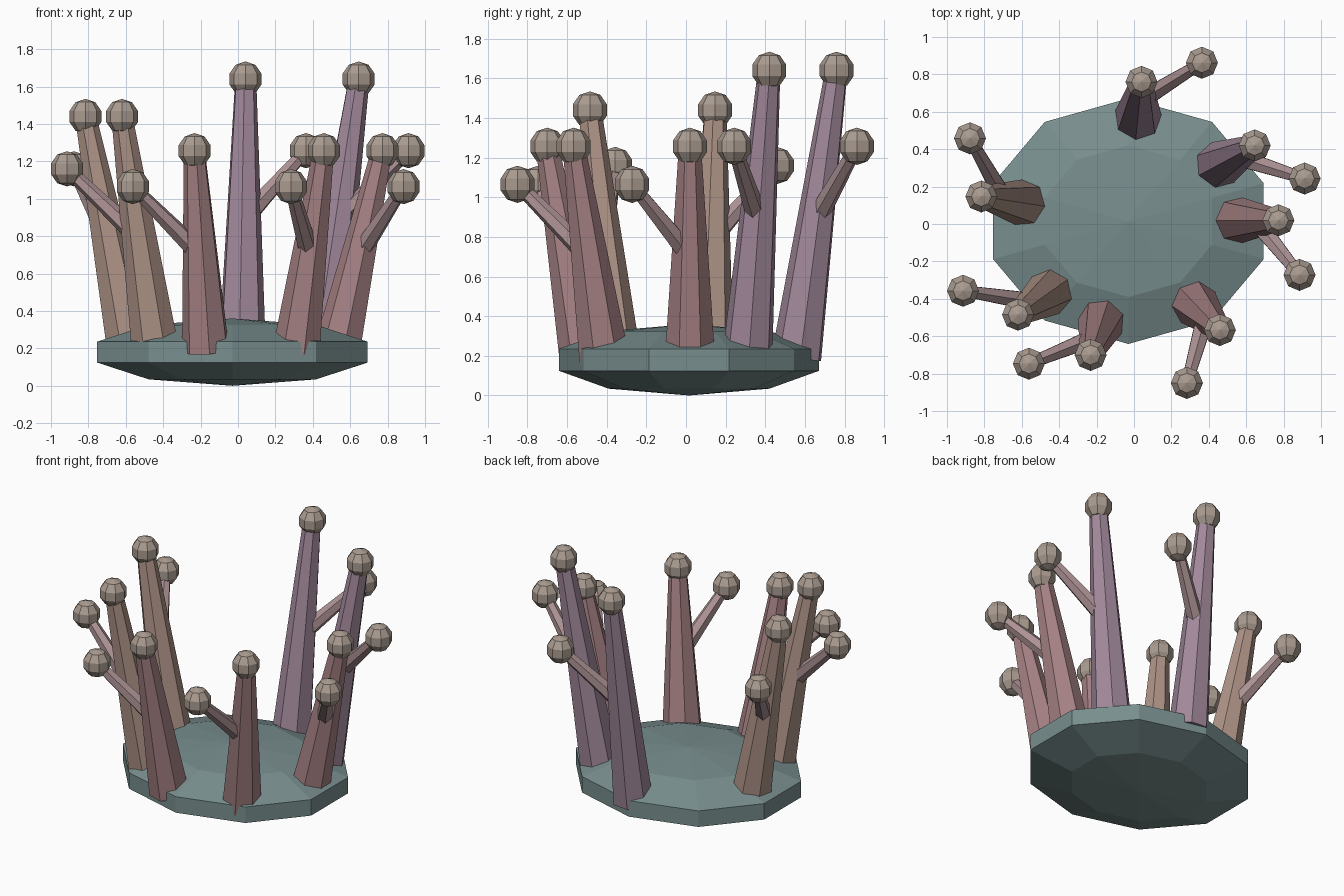
import bpy
import bmesh
from mathutils import Vector, Matrix

if "Cube" in bpy.data.objects:
    bpy.data.objects.remove(bpy.data.objects["Cube"])


def material(name, rgb):
    m = bpy.data.materials.new(name)
    m.diffuse_color = (*rgb, 1.0)
    m.use_nodes = True
    m.node_tree.nodes["Principled BSDF"].inputs["Base Color"].default_value = m.diffuse_color
    return m


TEAL = material("teal", (0.19, 0.27, 0.27))
PURPLE = material("purple", (0.36, 0.25, 0.33))
ROSE = material("rose", (0.38, 0.22, 0.23))
TAN = material("tan", (0.42, 0.29, 0.24))
PINK = material("dusty_pink", (0.42, 0.29, 0.30))
BEIGE = material("beige", (0.40, 0.33, 0.28))


def finish(bm, name, mat):
    me = bpy.data.meshes.new(name)
    bm.to_mesh(me)
    bm.free()
    me.materials.append(mat)
    ob = bpy.data.objects.new(name, me)
    bpy.context.collection.objects.link(ob)
    return ob


def ball(name, center, scale, segments, mat):
    bm = bmesh.new()
    bmesh.ops.create_uvsphere(bm, u_segments=segments, v_segments=5, radius=1.0,
                              matrix=Matrix.LocRotScale(Vector(center), None, Vector(scale)))
    return finish(bm, name, mat)


def stalk(name, start, end, r1, r2, sides, mat):
    # tapered prism between two points
    axis = end - start
    rot = axis.to_track_quat('Z', 'Y')
    bm = bmesh.new()
    bmesh.ops.create_cone(bm, cap_ends=True, segments=sides, radius1=r1, radius2=r2,
                          depth=axis.length,
                          matrix=Matrix.LocRotScale((start + end) / 2, rot, None))
    return finish(bm, name, mat)


# flattened rock base
ball("base", (-0.03, 0.015, 0.18), (0.80, 0.69, 0.18), 10, TEAL)

# each stalk: root xy, tip xyz, branch tip xyz, colour
STALKS = [
    ((0.02, 0.56), (0.04, 0.76, 1.64), (0.363, 0.862, 1.257), PURPLE),
    ((0.44, 0.31), (0.645, 0.42, 1.64), (0.912, 0.243, 1.257), PURPLE),
    ((0.535, 0.02), (0.772, 0.02, 1.257), (0.885, -0.272, 1.065), ROSE),
    ((0.315, -0.415), (0.459, -0.567, 1.257), (0.283, -0.850, 1.065), ROSE),
    ((-0.17, -0.51), (-0.232, -0.70, 1.257), (-0.562, -0.747, 1.065), ROSE),
    ((-0.44, -0.357), (-0.62, -0.485, 1.44), (-0.914, -0.357, 1.16), TAN),
    ((-0.575, 0.11), (-0.816, 0.147, 1.44), (-0.877, 0.458, 1.16), TAN),
]
TIP = (0.09, 0.09, 0.094)

for i, (root, tip, twig, mat) in enumerate(STALKS, 1):
    a, b, c = Vector((*root, 0.19)), Vector(tip), Vector(twig)
    stalk(f"stalk_{i}", a, b, 0.13, 0.058, 7, mat)
    ball(f"stalk_tip_{i}", b, TIP, 8, BEIGE)
    # side branch leaving near mid height
    stalk(f"branch_{i}", a.lerp(b, 0.48), c, 0.055, 0.034, 6, PINK)
    ball(f"branch_tip_{i}", c, TIP, 8, BEIGE)
